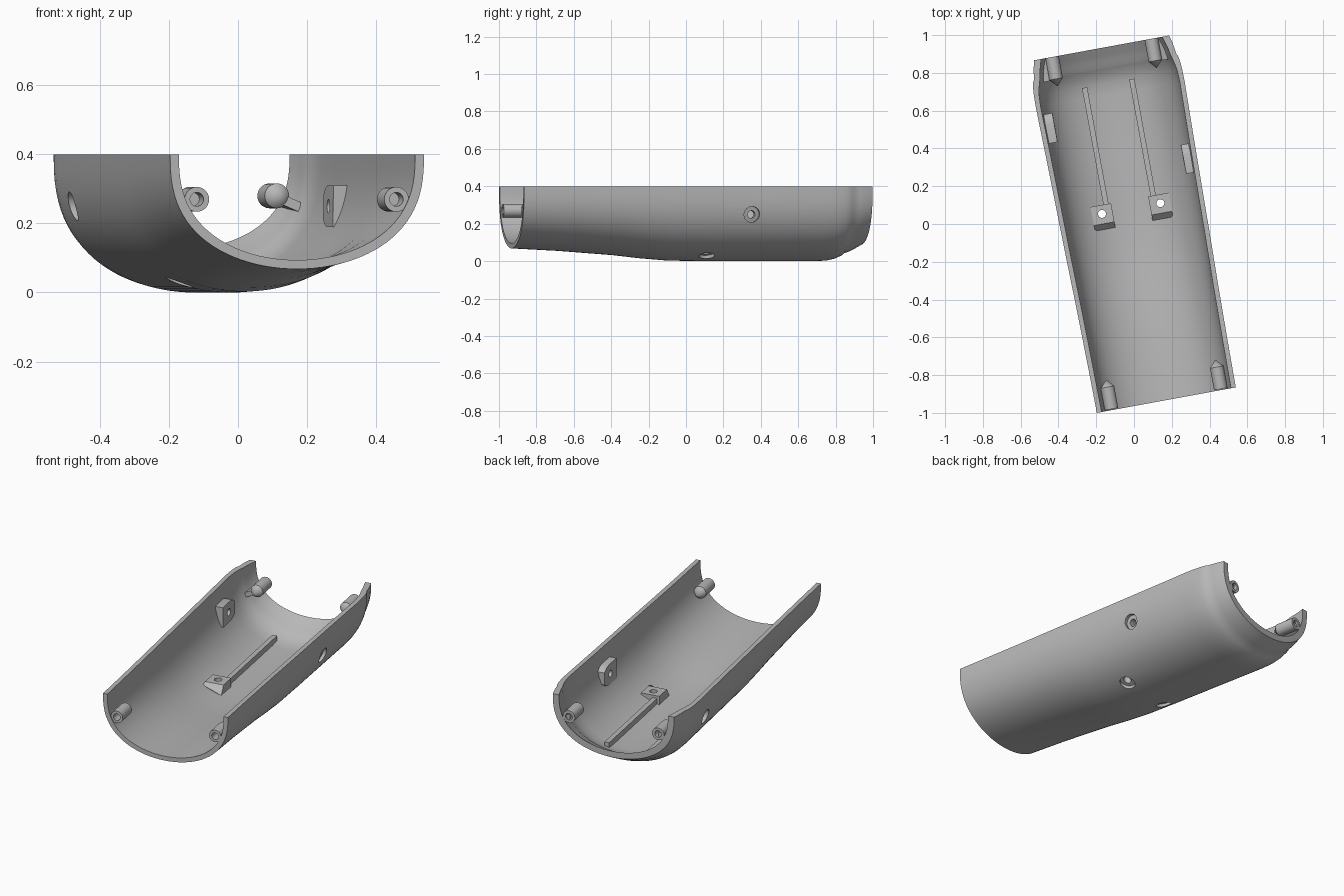
import bpy, bmesh, math
from mathutils import Matrix

if "Cube" in bpy.data.objects:
    bpy.data.objects.remove(bpy.data.objects["Cube"], do_unlink=True)

TURN = Matrix.Rotation(math.radians(10.4), 4, 'Z')   # the whole part sits turned
TOP = 0.4

grey = bpy.data.materials.new("plain grey")
grey.use_nodes = True
grey.diffuse_color = (0.48, 0.48, 0.48, 1)
grey.node_tree.nodes["Principled BSDF"].inputs["Base Color"].default_value = (0.48, 0.48, 0.48, 1)


def finish(name, bm):
    """Turn a bmesh into a clean, turned object."""
    bmesh.ops.remove_doubles(bm, verts=bm.verts, dist=1e-5)
    bmesh.ops.recalc_face_normals(bm, faces=bm.faces)
    bm.transform(TURN)
    mesh = bpy.data.meshes.new(name)
    bm.to_mesh(mesh)
    bm.free()
    obj = bpy.data.objects.new(name, mesh)
    bpy.context.collection.objects.link(obj)
    mesh.materials.append(grey)
    return obj


def smooth(obj):
    bpy.ops.object.select_all(action='DESELECT')
    obj.select_set(True)
    bpy.context.view_layer.objects.active = obj
    bpy.ops.object.shade_smooth_by_angle(angle=math.radians(30))


def loft(name, sections, side=1):
    """Skin closed (x, z) sections placed along y, with end caps."""
    bm = bmesh.new()
    rings = [[bm.verts.new((side * x, y, z)) for x, z in pts] for y, pts in sections]
    n = len(rings[0])
    for a, b in zip(rings, rings[1:]):
        for i in range(n):
            j = (i + 1) % n
            bm.faces.new((a[i], a[j], b[j], b[i]))
    bm.faces.new(rings[0])
    bm.faces.new(rings[-1])
    return finish(name, bm)


def drill(obj, x, y, z, radius, depth, sideways=False):
    """Cut a round hole, then discard the cutter."""
    bm = bmesh.new()
    bmesh.ops.create_cone(bm, cap_ends=True, segments=32, radius1=radius,
                          radius2=radius, depth=depth)
    if sideways:
        bm.transform(Matrix.Rotation(math.pi / 2, 4, 'Y'))
    bm.transform(Matrix.Translation((x, y, z)))
    cutter = finish("hole_cutter", bm)
    cutter.hide_render = True
    mod = obj.modifiers.new("hole", 'BOOLEAN')
    mod.operation, mod.solver, mod.object = 'DIFFERENCE', 'EXACT', cutter
    bpy.context.view_layer.objects.active = obj
    bpy.ops.object.modifier_apply(modifier=mod.name)
    bpy.data.objects.remove(cutter, do_unlink=True)


# Trough shell: position, half width, underside height, wall thickness
STATIONS = [
    (-.948, .374, .068, .026), (-.7, .376, .055, .026), (-.4, .380, .032, .026),
    (-.25, .383, .015, .026), (-.1, .386, .003, .026), (.1, .389, 0, .026),
    (.4, .394, 0, .026), (.7, .400, 0, .026), (.76, .399, .003, .028),
    (.80, .396, .012, .032), (.835, .390, .027, .036), (.845, .383, .038, .032),
    (.875, .379, .048, .033), (.91, .373, .066, .036), (.948, .363, .087, .037)]
STEPS = 48


def arc(half, low):
    """Half-round section with steep sides and a broad floor."""
    pts = []
    for i in range(STEPS + 1):
        t = math.pi * i / STEPS
        drop = max(math.sin(t), 0) ** (2 / 2.6)
        pts.append((half * math.cos(t), TOP - (TOP - low) * drop))
    pts[-1] = (-half, TOP)
    return pts


bm = bmesh.new()
rows = []
for y, half, low, wall in STATIONS:
    rows.append([[bm.verts.new((x, y, z)) for x, z in arc(half - d, low + d)]
                 for d in (0, wall)])
for (o1, i1), (o2, i2) in zip(rows, rows[1:]):
    for k in range(STEPS):
        bm.faces.new((o1[k], o1[k + 1], o2[k + 1], o2[k]))
        bm.faces.new((i1[k], i2[k], i2[k + 1], i1[k + 1]))
    for k in (0, STEPS):
        bm.faces.new((o1[k], o2[k], i2[k], i1[k]))
for outer, inner in (rows[0], rows[-1]):
    for k in range(STEPS):
        bm.faces.new((outer[k], outer[k + 1], inner[k + 1], inner[k]))
shell = finish("trough_shell", bm)

BLOCK_Y = {1: .289, -1: .578}
PAD_X, PAD_Y = .157, .083
for side in (1, -1):
    drill(shell, side * PAD_X, PAD_Y, .05, .042, .2)
    drill(shell, side * .37, BLOCK_Y[side], .25, .042, .2, True)
smooth(shell)


# Screw bosses with a blind bore and a pointed inner end
def boss(name, x, y, z, direction):
    bm = bmesh.new()
    profile = [(0, .07), (.02, .07), (.02, 0), (.036, 0), (.036, .118), (0, .158)]
    verts = [bm.verts.new((r, d, 0)) for r, d in profile]
    edges = [bm.edges.new(pair) for pair in zip(verts, verts[1:])]
    bmesh.ops.spin(bm, geom=verts + edges, cent=(0, 0, 0), axis=(0, 1, 0),
                   angle=2 * math.pi, steps=28)
    bm.transform(Matrix.Translation((x, y, z)) @ Matrix.Diagonal((1, direction, 1, 1)))
    smooth(finish(name, bm))


for side, word in ((1, "left"), (-1, "right")):
    boss("front_boss_" + word, side * .294, -.942, .27, 1)
    boss("back_boss_" + word, side * .267, .948, .28, -1)

    # Sloping web tying the back boss to the wall
    deep = [(.265, .292), (.265, .262), (.335, .232), (.335, .262)]
    shallow = [(.265, .292), (.265, .262), (.315, .240), (.315, .270)]
    loft("boss_web_" + word, [(.825, deep), (.94, shallow)], side)

    # Long stiffening rib on the floor
    rib = [(.113, .031), (.113, .073), (.141, .073), (.141, .035)]
    loft("floor_rib_" + word, [(.12, rib), (.757, rib)], side)

    # Drilled pad with a steep front
    pad = [(.10, .025), (.10, .088), (.21, .088), (.21, .066)]
    toe = [(.10, .025), (.10, .038), (.21, .080), (.21, .066)]
    body = loft("floor_pad_" + word, [(0, toe), (.03, pad), (.13, pad)], side)
    drill(body, side * PAD_X, PAD_Y, .06, .021, .2)
    smooth(body)

    # Drilled block on the side wall, rounded off at the back
    y = BLOCK_Y[side]
    block_face = [(.320, .31), (.372, .31), (.358, .25), (.338, .19), (.318, .19)]
    sections = [(y + offset, [(x, .25 + (z - .25) * size) for x, z in block_face])
                for offset, size in ((-.078, 1), (.02, 1), (.055, .87), (.078, .6))]
    block = loft("wall_block_" + word, sections, side)
    drill(block, side * .34, y, .25, .02, .2, True)
    smooth(block)
